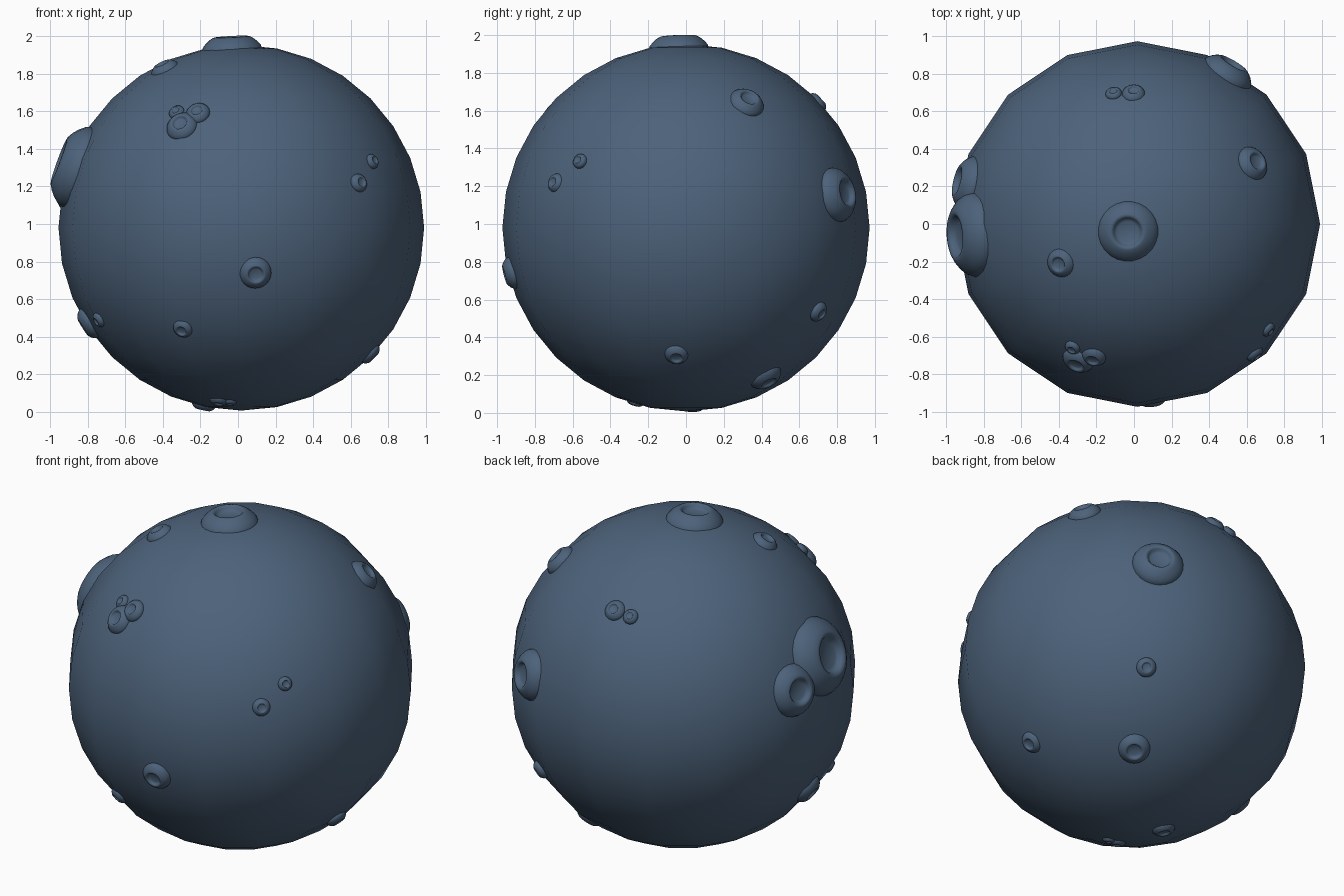
import bpy, bmesh, math
from mathutils import Vector, Matrix

if "Cube" in bpy.data.objects:
    bpy.data.objects.remove(bpy.data.objects["Cube"])

CENTRE = Vector((0.0175, 0, 0.98))
RADIUS = 0.972

slate = bpy.data.materials.new("slate_blue")
slate.diffuse_color = (0.073, 0.122, 0.195, 1)
slate.use_nodes = True
slate.node_tree.nodes["Principled BSDF"].inputs["Base Color"].default_value = slate.diffuse_color


def add_object(name, bm):
    bmesh.ops.recalc_face_normals(bm, faces=bm.faces)
    for f in bm.faces:
        f.smooth = True
    mesh = bpy.data.meshes.new(name)
    bm.to_mesh(mesh)
    bm.free()
    mesh.materials.append(slate)
    ob = bpy.data.objects.new(name, mesh)
    bpy.context.collection.objects.link(ob)
    return ob


# Moon body: 16-sided smooth sphere with a corner on the x axis
bm = bmesh.new()
bmesh.ops.create_uvsphere(bm, u_segments=16, v_segments=16, radius=RADIUS)
add_object("moon_body", bm).location = CENTRE

# Crater cross-section (distance from axis, height) for a crater of radius 1
PROFILE = [(0, 0.09), (0.34, 0.10), (0.42, 0.14), (0.46, 0.22), (0.52, 0.285),
           (0.60, 0.27), (0.72, 0.20), (0.85, 0.09), (0.95, -0.03),
           (1.0, -0.16), (1.0, -0.6)]


def crater(name, direction, size):
    n = Vector(direction).normalized()
    bm = bmesh.new()
    verts = [bm.verts.new((r * size, 0, h * size)) for r, h in PROFILE]
    edges = [bm.edges.new(p) for p in zip(verts, verts[1:])]
    bmesh.ops.spin(bm, geom=verts + edges, cent=(0, 0, 0), axis=(0, 0, 1),
                   angle=math.tau, steps=24)
    bmesh.ops.remove_doubles(bm, verts=bm.verts, dist=1e-5)
    ob = add_object(name, bm)
    ob.matrix_world = (Matrix.Translation(CENTRE + n * RADIUS)
                       @ n.to_track_quat('Z', 'Y').to_matrix().to_4x4())


# Craters: direction from the centre, then outer radius
CRATERS = [
    ((-0.05, -0.04, 0.97), 0.163),    # top
    ((-0.92, -0.06, 0.34), 0.225),    # large left
    ((-0.92, 0.22, 0.23), 0.15),
    ((0.076, -0.936, -0.243), 0.085),  # front
    ((-0.313, -0.74, -0.54), 0.053),
    ((0.63, -0.695, 0.24), 0.05),
    ((0.70, -0.565, 0.355), 0.04),
    ((-0.318, -0.73, 0.543), 0.085),  # front cluster
    ((-0.233, -0.71, 0.613), 0.065),
    ((-0.343, -0.655, 0.612), 0.042),
    ((-0.413, -0.21, 0.855), 0.077),  # upper
    ((0.62, 0.325, 0.67), 0.095),
    ((0.49, 0.82, 0.18), 0.145),      # back
    ((-0.02, 0.70, 0.67), 0.06),
    ((-0.127, 0.70, 0.66), 0.043),
    ((0.486, 0.709, -0.45), 0.055),
    ((0.69, -0.05, -0.675), 0.063),   # lower right
    ((0.34, 0.428, -0.802), 0.09),
    ((-0.20, 0.04, -0.945), 0.066),   # underside
    ((-0.12, -0.27, -0.925), 0.05),
    ((-0.06, -0.27, -0.93), 0.035),
    ((-0.82, -0.05, -0.515), 0.09),   # lower left
    ((-0.762, -0.34, -0.493), 0.042),
]
for i, (d, s) in enumerate(CRATERS, 1):
    crater(f"crater_{i:02d}", d, s)
